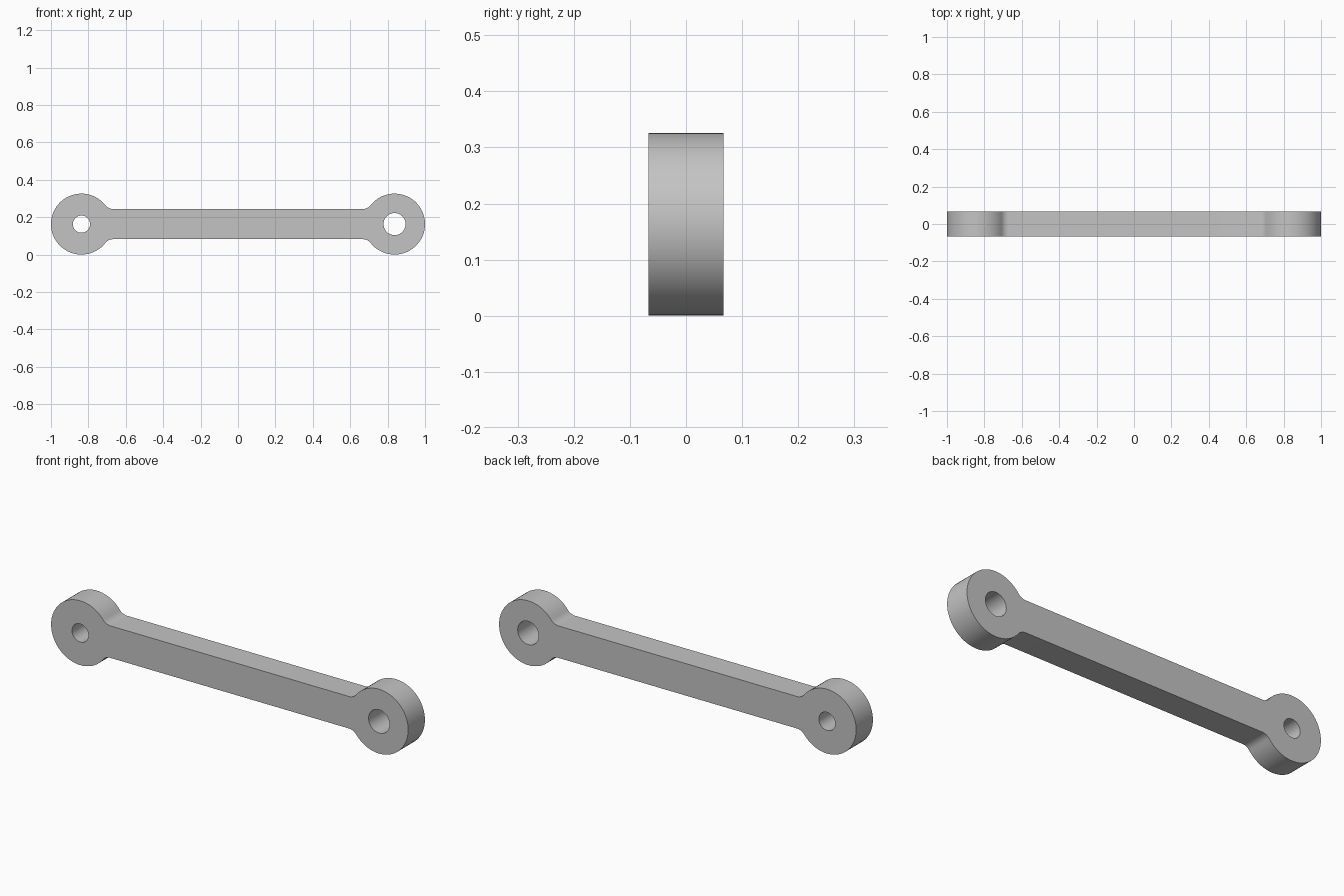
import bpy
import bmesh
from math import atan2, cos, hypot, pi, radians, sin, sqrt

cube = bpy.data.objects.get("Cube")
if cube:
    bpy.data.objects.remove(cube, do_unlink=True)

# Link dimensions
END_R = 0.163
END_X = 1 - END_R
BAR_HALF = 0.081
FILLET = 0.05
DEPTH = 0.134
HOLES = {-END_X: 0.046, END_X: 0.059}


def arc(cx, cz, r, start, stop, steps):
    """Points along an arc, both ends included."""
    angles = [start + (stop - start) * i / steps for i in range(steps + 1)]
    return [(cx + r * cos(a), cz + r * sin(a)) for a in angles]


def add_loop(bm, points):
    verts = [bm.verts.new((x, -DEPTH / 2, z + END_R)) for x, z in points]
    return [bm.edges.new((v, verts[i - 1])) for i, v in enumerate(verts)]


# One quarter of the outline: fillet off the bar, then round the eye to its tip
fz = BAR_HALF + FILLET
fx = END_X - sqrt((END_R + FILLET) ** 2 - fz ** 2)
fillet = arc(fx, fz, FILLET, -pi / 2, atan2(-fz, END_X - fx), 8)
eye = arc(END_X, 0, END_R, atan2(fz, fx - END_X), 0, 24)
quarter = fillet + eye[1:]

# Mirror the quarter into the full outline
outline = []
for sx in (1, -1):
    outline += [(sx * x, sx * z) for x, z in quarter]
    outline += [(sx * x, -sx * z) for x, z in reversed(quarter[:-1])]

# Fill the outline around the two pin holes and extrude it to depth
bm = bmesh.new()
edges = add_loop(bm, outline)
for x, r in HOLES.items():
    edges += add_loop(bm, arc(x, 0, r, 0, 2 * pi, 40)[:-1])
bmesh.ops.triangle_fill(bm, edges=edges, use_beauty=True)
solid = bmesh.ops.extrude_face_region(bm, geom=bm.faces[:], use_keep_orig=True)
moved = [g for g in solid["geom"] if isinstance(g, bmesh.types.BMVert)]
bmesh.ops.translate(bm, verts=moved, vec=(0, DEPTH, 0))
bmesh.ops.recalc_face_normals(bm, faces=bm.faces[:])

mesh = bpy.data.meshes.new("connecting_link")
bm.to_mesh(mesh)
bm.free()
link = bpy.data.objects.new("connecting_link", mesh)
bpy.context.collection.objects.link(link)

# Plain grey finish
grey = bpy.data.materials.new("plain_grey")
grey.use_nodes = True
colour = (0.55, 0.55, 0.55, 1)
grey.diffuse_color = colour
grey.node_tree.nodes["Principled BSDF"].inputs["Base Color"].default_value = colour
mesh.materials.append(grey)

# Smooth the round walls, keep the rims sharp
bpy.ops.object.select_all(action="DESELECT")
link.select_set(True)
bpy.context.view_layer.objects.active = link
bpy.ops.object.shade_smooth_by_angle(angle=radians(30))
